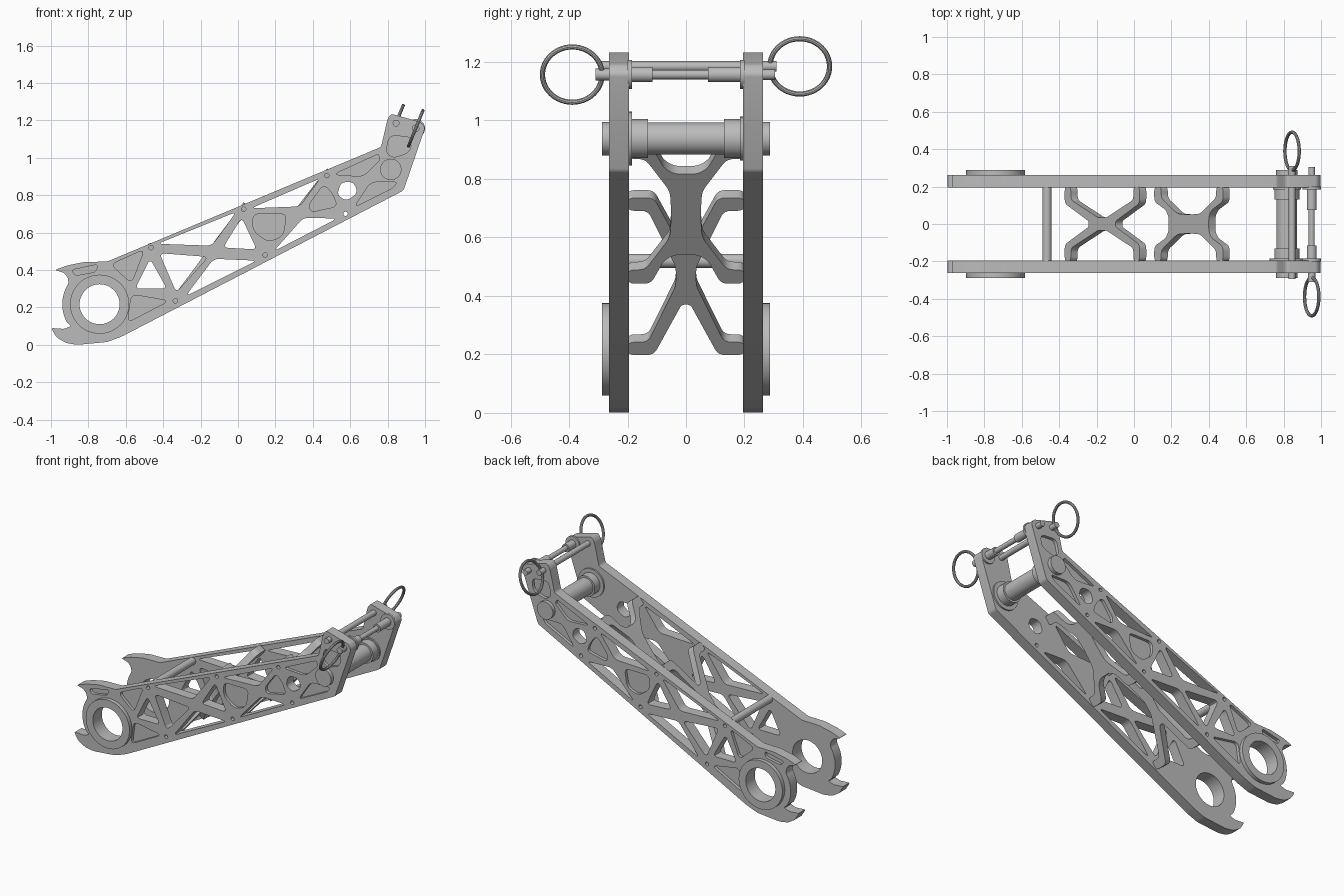
import bpy, bmesh, math
from mathutils import Vector, Matrix

default = bpy.data.objects.get("Cube")
if default:
    bpy.data.objects.remove(default)

grey = bpy.data.materials.new("machined grey")
grey.use_nodes = True
grey.diffuse_color = (0.5, 0.5, 0.5, 1)
grey.node_tree.nodes["Principled BSDF"].inputs["Base Color"].default_value = (0.5, 0.5, 0.5, 1)


def finish(obj):
    """Give the object the shared material and crisp smooth shading."""
    obj.data.materials.clear()
    obj.data.materials.append(grey)
    bpy.ops.object.select_all(action="DESELECT")
    obj.select_set(True)
    bpy.context.view_layer.objects.active = obj
    bpy.ops.object.shade_smooth_by_angle()
    return obj


def to_object(name, bm):
    bmesh.ops.recalc_face_normals(bm, faces=bm.faces)
    mesh = bpy.data.meshes.new(name)
    bm.to_mesh(mesh)
    bm.free()
    obj = bpy.data.objects.new(name, mesh)
    bpy.context.collection.objects.link(obj)
    return obj


def rounded(points, radius, steps=6):
    """Round every corner of a polygon."""
    corners = [Vector(p) for p in points]
    result = []
    for i, p in enumerate(corners):
        before = corners[i - 1] - p
        after = corners[(i + 1) % len(corners)] - p
        reach = min(radius, 0.45 * before.length, 0.45 * after.length)
        a, b = p + before.normalized() * reach, p + after.normalized() * reach
        for k in range(steps + 1):
            t = k / steps
            result.append(a * (1 - t) ** 2 + p * 2 * t * (1 - t) + b * t ** 2)
    return result


def circle(x, z, radius, sides=24):
    turn = math.tau / sides
    return [(x + radius * math.cos(i * turn), z + radius * math.sin(i * turn)) for i in range(sides)]


def add_prism(bm, outline, near, far):
    """Extrude an (x, z) outline along y."""
    base = bm.faces.new([bm.verts.new((p[0], near, p[1])) for p in outline])
    made = bmesh.ops.extrude_face_region(bm, geom=[base])["geom"]
    moved = [v for v in made if isinstance(v, bmesh.types.BMVert)]
    bmesh.ops.translate(bm, verts=moved, vec=(0, far - near, 0))


def lathe(name, x, z, profile, closed=False, sides=40):
    """Turn a (y, radius) profile about an axis along y."""
    bm = bmesh.new()
    rings = [[bm.verts.new((px, y, pz)) for px, pz in circle(x, z, r, sides)] for y, r in profile]
    pairs = list(zip(rings, rings[1:]))
    if closed:
        pairs.append((rings[-1], rings[0]))
    else:
        bm.faces.new(rings[0])
        bm.faces.new(rings[-1])
    for a, b in pairs:
        for i in range(sides):
            j = (i + 1) % sides
            bm.faces.new((a[i], a[j], b[j], b[i]))
    return finish(to_object(name, bm))


def mirror_y(obj):
    obj.modifiers.new("other side", "MIRROR").use_axis = (False, True, False)


INNER, OUTER = 0.195, 0.263
HUB = (-0.74, 0.217)

# Side plate outline: arc round the hub between two hooks, then the tapering arm and raised head
hub_arc = [(HUB[0] + 0.2 * math.cos(math.radians(a)), HUB[1] + 0.2 * math.sin(math.radians(a)))
           for a in range(146, 218, 8)]
lower_hook = [(-0.89, 0.1), (-0.93, 0.085), (-1, 0.09), (-0.97, 0.04), (-0.92, 0.01), (-0.86, 0),
              (-0.7, 0.015), (-0.62, 0.045)]
head = [(0.885, 0.825), (1, 1.16), (0.98, 1.19), (0.82, 1.235), (0.8, 1.21), (0.765, 1.058)]
upper_hook = [(-0.7, 0.445), (-0.82, 0.443), (-0.91, 0.425), (-0.98, 0.4), (-0.93, 0.385), (-0.91, 0.36)]

# Truss windows that pass through the plate
windows = [
    [(-0.47, 0.46), (-0.38, 0.3), (-0.55, 0.3)],
    [(-0.42, 0.49), (-0.16, 0.47), (-0.33, 0.28)],
    [(-0.28, 0.26), (-0.13, 0.46), (0.1, 0.45)],
    [(0.02, 0.68), (-0.08, 0.52), (0.1, 0.51)],
    [(-0.43, 0.54), (-0.01, 0.71), (-0.14, 0.53)],
    [(0.07, 0.73), (0.44, 0.89), (0.33, 0.74)],
    [(0.19, 0.5), (0.35, 0.68), (0.53, 0.675)],
    [(0.55, 0.87), (0.62, 0.87), (0.64, 0.81), (0.58, 0.77), (0.53, 0.8)],
]
# Shallow pockets milled in the outer face
pockets = [
    [(0.08, 0.7), (0.26, 0.7), (0.24, 0.58), (0.16, 0.55), (0.08, 0.61)],
    [(0.46, 0.86), (0.51, 0.8), (0.53, 0.74), (0.39, 0.71), (0.38, 0.75)],
    [(0.51, 0.91), (0.75, 1.02), (0.76, 0.99), (0.67, 0.9)],
    [(0.62, 0.735), (0.71, 0.87), (0.85, 0.87), (0.83, 0.84)],
    [(0.81, 1.12), (0.93, 1.11), (0.92, 1.03), (0.83, 1), (0.79, 1.03)],
    [(-0.68, 0.43), (-0.5, 0.51), (-0.57, 0.33)],
    [(-0.57, 0.27), (-0.37, 0.235), (-0.59, 0.12)],
    [(-0.89, 0.4), (-0.75, 0.43), (-0.76, 0.39), (-0.87, 0.37)],
]
# Screw nodes of the truss, along the top and bottom rails
top_nodes = [(-0.465, 0.52), (0.03, 0.725), (0.475, 0.905)]
bottom_nodes = [(-0.335, 0.235), (0.145, 0.48), (0.575, 0.7)]

bm = bmesh.new()
add_prism(bm, rounded(hub_arc + lower_hook + head + upper_hook, 0.012, 3), INNER, OUTER)
plate = to_object("side_plates", bm)

bm = bmesh.new()
for shape in windows:
    add_prism(bm, rounded(shape, 0.03), INNER - 0.05, OUTER + 0.05)
for shape in pockets:
    add_prism(bm, rounded(shape, 0.035), OUTER - 0.02, OUTER + 0.05)
for x, z in top_nodes + bottom_nodes:
    add_prism(bm, circle(x, z, 0.012, 16), INNER - 0.05, OUTER + 0.05)
add_prism(bm, circle(*HUB, 0.107, 48), INNER - 0.05, OUTER + 0.05)
cutter = to_object("plate_cutter", bm)
cutter.hide_render = True

cut = plate.modifiers.new("cut", "BOOLEAN")
cut.operation, cut.solver, cut.object = "DIFFERENCE", "EXACT", cutter
bpy.context.view_layer.objects.active = plate
bpy.ops.object.modifier_apply(modifier="cut")
bpy.data.objects.remove(cutter)
finish(plate)
mirror_y(plate)

# Raised hub rings
hub = lathe("hub_rings", *HUB, [(OUTER - 0.01, 0.107), (OUTER - 0.01, 0.158), (0.288, 0.158), (0.288, 0.107)],
            closed=True, sides=48)
mirror_y(hub)

# Spacer rod
lathe("spacer_rod", *top_nodes[0], [(-0.2, 0.024), (0.2, 0.024)])


def cross_brace(name, low, high, quarter, thickness=0.045):
    """X-shaped plate between a bottom node and a top node; quarter lists (y, s) corners."""
    flip = [(y, -s) for y, s in reversed(quarter)]
    half = quarter + flip[1:] if quarter[-1][1] == 0 else quarter + flip
    outline = half + [(-y, s) for y, s in reversed(half)]
    bm = bmesh.new()
    add_prism(bm, rounded(outline, 0.025, 4), -thickness / 2, thickness / 2)
    low, high = Vector((low[0], 0, low[1])), Vector((high[0], 0, high[1]))
    along = (high - low).normalized()
    across = Vector((0, 1, 0))
    turn = Matrix((across, across.cross(along), along)).transposed().to_4x4()
    bmesh.ops.transform(bm, matrix=Matrix.Translation((low + high) / 2) @ turn, verts=bm.verts)
    finish(to_object(name, bm))


cross_brace("lower_cross_brace", bottom_nodes[0], top_nodes[1],
            [(0.015, 0.12), (0.11, 0.335), (0.2, 0.335), (0.2, 0.28), (0.13, 0.28), (0.035, 0.04), (0.035, 0)])
cross_brace("upper_cross_brace", bottom_nodes[1], top_nodes[2],
            [(0.04, 0.175), (0.075, 0.2), (0.12, 0.3), (0.2, 0.3), (0.2, 0.24), (0.14, 0.24), (0.055, 0.1), (0.05, 0)])

# Pivot shaft with collars, inner flange and outer end caps
lathe("pivot_shaft", 0.817, 0.938, [
    (-0.288, 0.057), (-0.26, 0.057), (-0.2, 0.06), (-0.2, 0.092), (-0.185, 0.092), (-0.185, 0.067), (-0.13, 0.067),
    (-0.13, 0.055), (0.13, 0.055), (0.13, 0.067), (0.185, 0.067), (0.185, 0.075), (0.2, 0.075),
    (0.2, 0.057), (0.288, 0.057)])

# Two quick-release pins, each with a pull ring on opposite sides
for name, x, z, side in (("rear", 0.845, 1.185, 1), ("front", 0.95, 1.157, -1)):
    profile = [(-0.295, 0.018), (0.31, 0.018)]
    if name == "front":
        profile = [(-0.31, 0.02), (-0.2, 0.02), (-0.2, 0.05), (-0.185, 0.05), (-0.185, 0.026), (-0.115, 0.026),
                   (-0.115, 0.016), (0.075, 0.016), (0.075, 0.026), (0.185, 0.026), (0.185, 0.05), (0.2, 0.05),
                   (0.2, 0.018), (0.305, 0.018)]
    lathe(name + "_pin", x, z, profile, sides=24)
    bpy.ops.mesh.primitive_torus_add(location=(x, side * 0.389, z), rotation=(0, math.radians(112), 0),
                                     major_radius=0.102, minor_radius=0.009,
                                     major_segments=48, minor_segments=10)
    ring = bpy.context.object
    ring.name = name + "_pull_ring"
    finish(ring)
